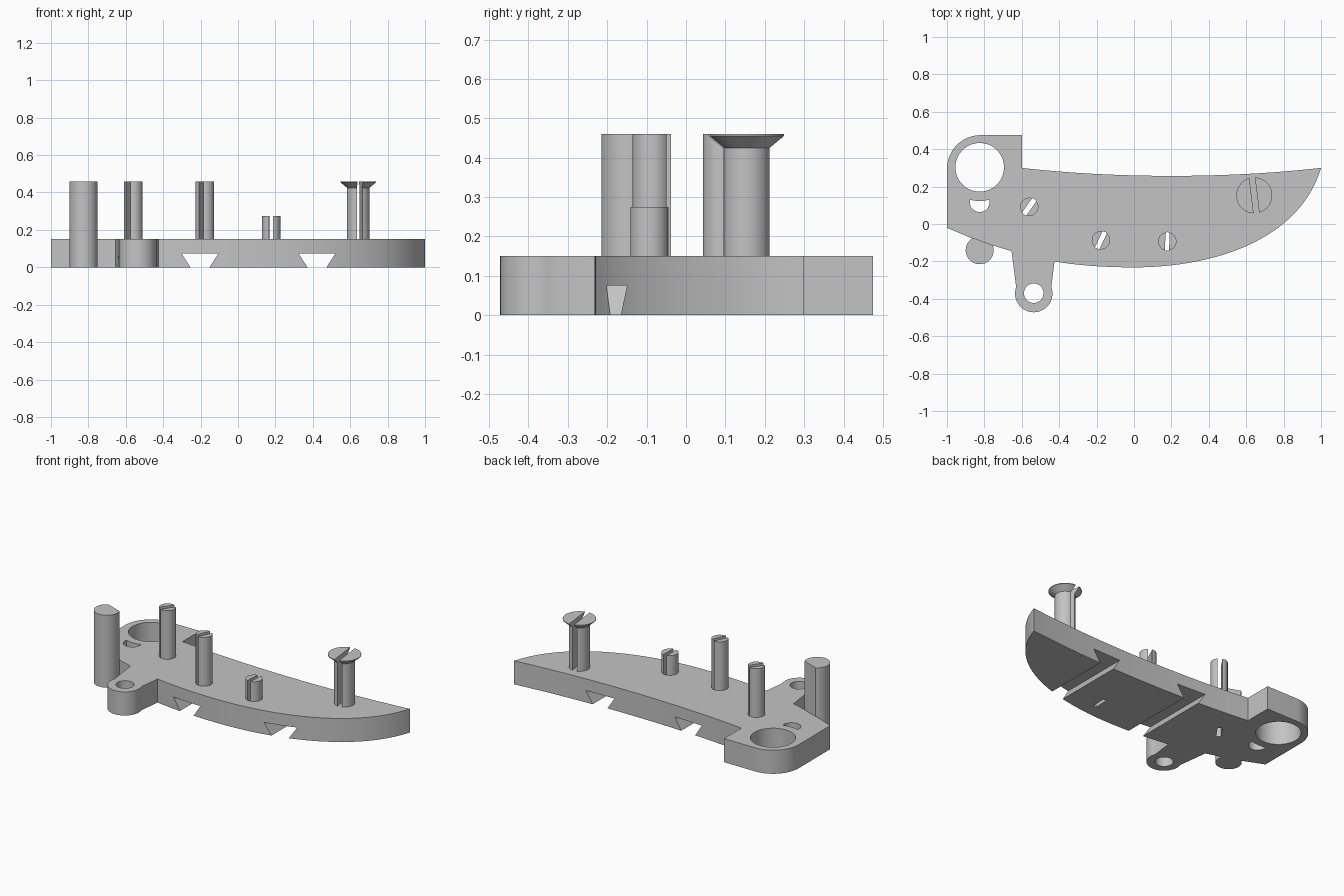
import bpy, bmesh, math
from mathutils import Vector, Matrix
from mathutils.geometry import interpolate_bezier

if "Cube" in bpy.data.objects:
    bpy.data.objects.remove(bpy.data.objects["Cube"])

grey = bpy.data.materials.new("plain grey")
grey.use_nodes = True
grey.diffuse_color = (0.55, 0.55, 0.55, 1)
grey.node_tree.nodes["Principled BSDF"].inputs["Base Color"].default_value = grey.diffuse_color

THICK = 0.15   # plate thickness
TOP = 0.46     # height of the tall pins


def arc(x, y, r, start, end, n=32):
    angles = [math.radians(start + (end - start) * i / n) for i in range(n + 1)]
    return [(x + r * math.cos(a), y + r * math.sin(a)) for a in angles]


def bezier(a, b, c, d, n=24):
    pts = interpolate_bezier(*[Vector((*p, 0)) for p in (a, b, c, d)], n)
    return [(p.x, p.y) for p in pts]


def circle(x, y, r):
    return arc(x, y, r, 0, 360, 64)[:-1]


def loft(bm, rings, heights, matrix=Matrix()):
    """Skin matching outlines stacked at the given heights."""
    rows = [[bm.verts.new(matrix @ Vector((x, y, z))) for x, y in ring]
            for ring, z in zip(rings, heights)]
    n = len(rows[0])
    for low, high in zip(rows, rows[1:]):
        for i in range(n):
            j = (i + 1) % n
            bm.faces.new((low[i], low[j], high[j], high[i]))
    bm.faces.new(rows[0][::-1])
    bm.faces.new(rows[-1])


def prism(bm, outline, low, high, matrix=Matrix()):
    loft(bm, [outline, outline], [low, high], matrix)


def finish(bm, name):
    bmesh.ops.recalc_face_normals(bm, faces=bm.faces[:])
    mesh = bpy.data.meshes.new(name)
    bm.to_mesh(mesh)
    bm.free()
    mesh.materials.append(grey)
    obj = bpy.data.objects.new(name, mesh)
    bpy.context.collection.objects.link(obj)
    return obj


def smooth(obj):
    bpy.ops.object.select_all(action='DESELECT')
    obj.select_set(True)
    bpy.context.view_layer.objects.active = obj
    bpy.ops.object.shade_smooth_by_angle(angle=math.radians(30))


def cut(obj, cutter):
    mod = obj.modifiers.new("cut", 'BOOLEAN')
    mod.operation = 'DIFFERENCE'
    mod.solver = 'EXACT'
    mod.object = cutter
    bpy.context.view_layer.objects.active = obj
    bpy.ops.object.modifier_apply(modifier=mod.name)
    bpy.data.objects.remove(cutter)


def half_disc(r, gap, n=24):
    """One side of a round pin, beside a slot of half width gap."""
    a = math.degrees(math.acos(gap / r))
    return arc(0, 0, r, -a, a, n)


# Pins: name, x, y, slot angle, half slot width, (radius, height) steps, slot goes through
pins = [
    ("rear_pin", -0.56, 0.092, 55, 0.014, [(0.049, THICK), (0.049, TOP)], True),
    ("middle_pin", -0.177, -0.087, 65, 0.013, [(0.049, THICK), (0.049, TOP)], True),
    ("short_pin", 0.178, -0.093, 88, 0.011, [(0.049, THICK), (0.049, 0.275)], True),
    ("flared_pin", 0.643, 0.153, 97, 0.015,
     [(0.06, THICK), (0.06, 0.425), (0.096, 0.455), (0.096, TOP)], False),
]

# Base plate: rounded ear, long blade and a rounded lug
outline = (
    [(-1, -0.02)]
    + arc(-0.82, 0.295, 0.18, 180, 90)
    + [(-0.6, 0.475)]
    + bezier((-0.6, 0.3), (-0.1, 0.243), (0.5, 0.243), (1, 0.3))
    + bezier((1, 0.3), (0.88, -0.1), (0.4, -0.232), (0, -0.232), 40)[1:]
    + bezier((0, -0.232), (-0.15, -0.232), (-0.3, -0.222), (-0.425, -0.2), 10)[1:]
    + arc(-0.536, -0.372, 0.1, 20, -200)
    + [(-0.655, -0.145), (-0.83, -0.092)]
)
bm = bmesh.new()
prism(bm, outline, 0, THICK)
plate = finish(bm, "base_plate")

# Through holes: large, lug, half round and pin slots
bm = bmesh.new()
prism(bm, circle(-0.825, 0.303, 0.13), -0.1, 0.3)
prism(bm, circle(-0.536, -0.37, 0.052), -0.1, 0.3)
prism(bm, arc(-0.825, 0.117, 0.053, 180, 360) + arc(-0.825, 0.303, 0.18, 287, 253, 10),
      -0.1, 0.3)
for name, x, y, angle, gap, steps, through in pins:
    if through:
        side = half_disc(steps[0][0], gap, 8)
        a = math.degrees(math.acos(gap / steps[0][0]))
        slot = arc(0, 0, steps[0][0], a, 180 - a, 6) + arc(0, 0, steps[0][0], 180 + a, 360 - a, 6)
        turn = Matrix.Translation((x, y, 0)) @ Matrix.Rotation(math.radians(angle - 90), 4, 'Z')
        prism(bm, slot, -0.1, 0.3, turn)
cut(plate, finish(bm, "hole_cutter"))

# Dovetail grooves across the underside
bm = bmesh.new()
flare = 0.048 / 0.075
for x in (-0.203, 0.422):
    low, high = -0.02, 0.075
    a, b = 0.051 + flare * low, 0.051 + flare * high
    trapezoid = [(x - a, low), (x + a, low), (x + b, high), (x - b, high)]
    prism(bm, trapezoid, -1, 1, Matrix.Rotation(math.radians(90), 4, 'X'))
cut(plate, finish(bm, "groove_cutter"))
smooth(plate)

# Slotted pins, each made of two mirrored halves
for name, x, y, angle, gap, steps, through in pins:
    bm = bmesh.new()
    for flip in (0, 180):
        turn = (Matrix.Translation((x, y, 0))
                @ Matrix.Rotation(math.radians(angle - 90 + flip), 4, 'Z'))
        loft(bm, [half_disc(r, gap) for r, z in steps], [z for r, z in steps], turn)
    smooth(finish(bm, name))

# Side post with a flat back against the plate edge
bm = bmesh.new()
prism(bm, arc(-0.825, -0.14, 0.075, 118, 381, 48), 0, TOP)
smooth(finish(bm, "side_post"))
